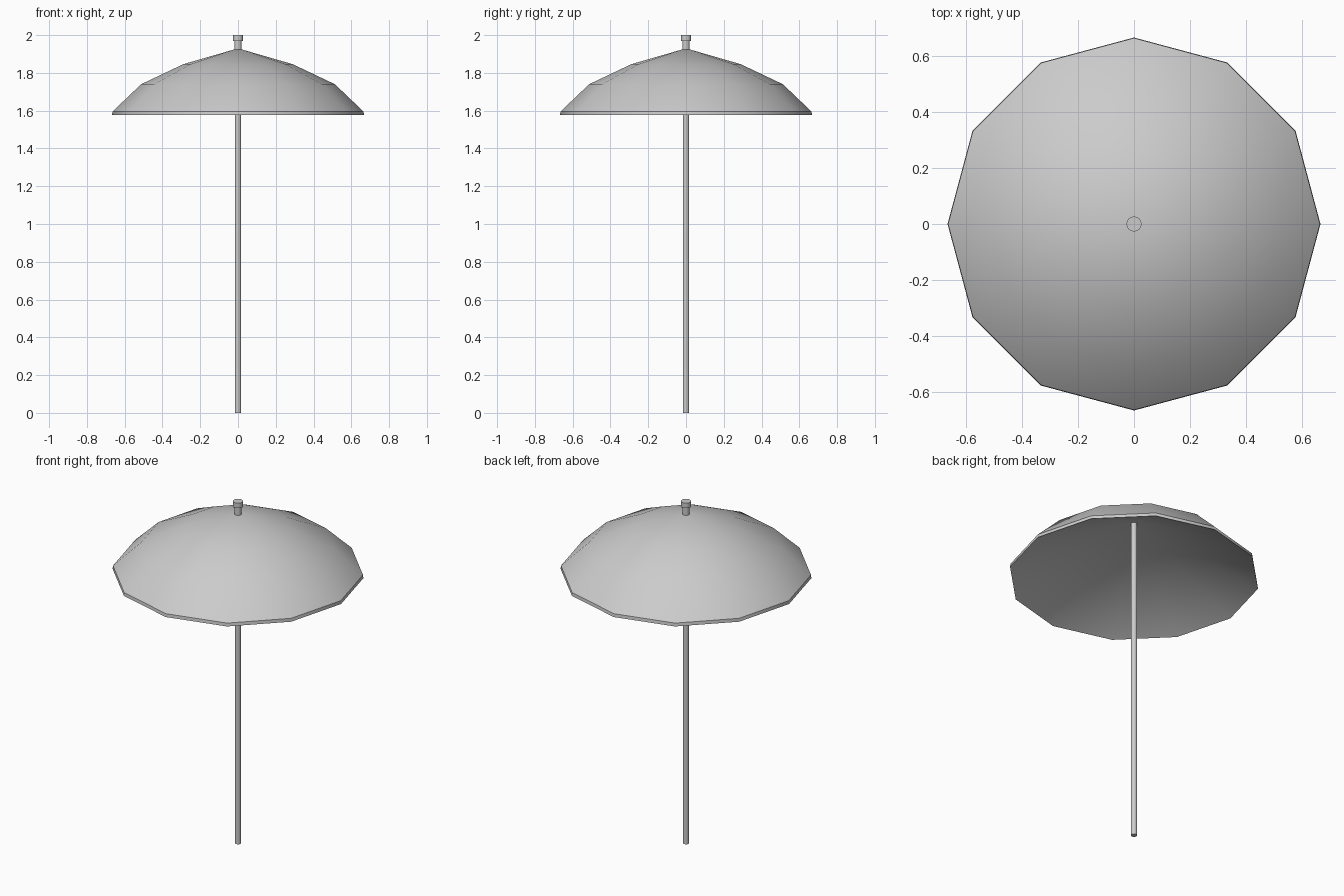
import bpy, bmesh
from math import sin, cos, tau, radians

if "Cube" in bpy.data.objects:
    bpy.data.objects.remove(bpy.data.objects["Cube"])


def lathe(name, profile, sides):
    """Revolve (radius, z) points around z; radius 0 makes a single pole vertex."""
    bm = bmesh.new()
    rings = []
    for r, z in profile:
        n = sides if r > 0 else 1
        rings.append([bm.verts.new((r * cos(tau * i / sides), r * sin(tau * i / sides), z))
                      for i in range(n)])
    for a, b in zip(rings, rings[1:]):
        for i in range(sides):
            j = (i + 1) % sides
            quad = [a[i % len(a)], a[j % len(a)], b[j % len(b)], b[i % len(b)]]
            bm.faces.new(list(dict.fromkeys(quad)))
    bmesh.ops.recalc_face_normals(bm, faces=bm.faces)
    mesh = bpy.data.meshes.new(name)
    bm.to_mesh(mesh)
    bm.free()
    obj = bpy.data.objects.new(name, mesh)
    bpy.context.collection.objects.link(obj)
    bpy.ops.object.select_all(action='DESELECT')
    obj.select_set(True)
    bpy.context.view_layer.objects.active = obj
    bpy.ops.object.shade_smooth_by_angle(angle=radians(35))
    return obj


# Twelve-sided canopy: domed outside, short rim, straight conical underside
lathe("canopy", [(0, 1.93), (0.29, 1.846), (0.513, 1.74), (0.665, 1.595),
                 (0.667, 1.576), (0, 1.915)], 12)

# Pole
lathe("pole", [(0, 0), (0.017, 0), (0.017, 1.92), (0, 1.92)], 12)

# Finial: neck with a wider cap
lathe("finial", [(0, 1.915), (0.019, 1.915), (0.019, 1.97), (0.027, 1.97),
                 (0.027, 2.0), (0, 2.0)], 16)
